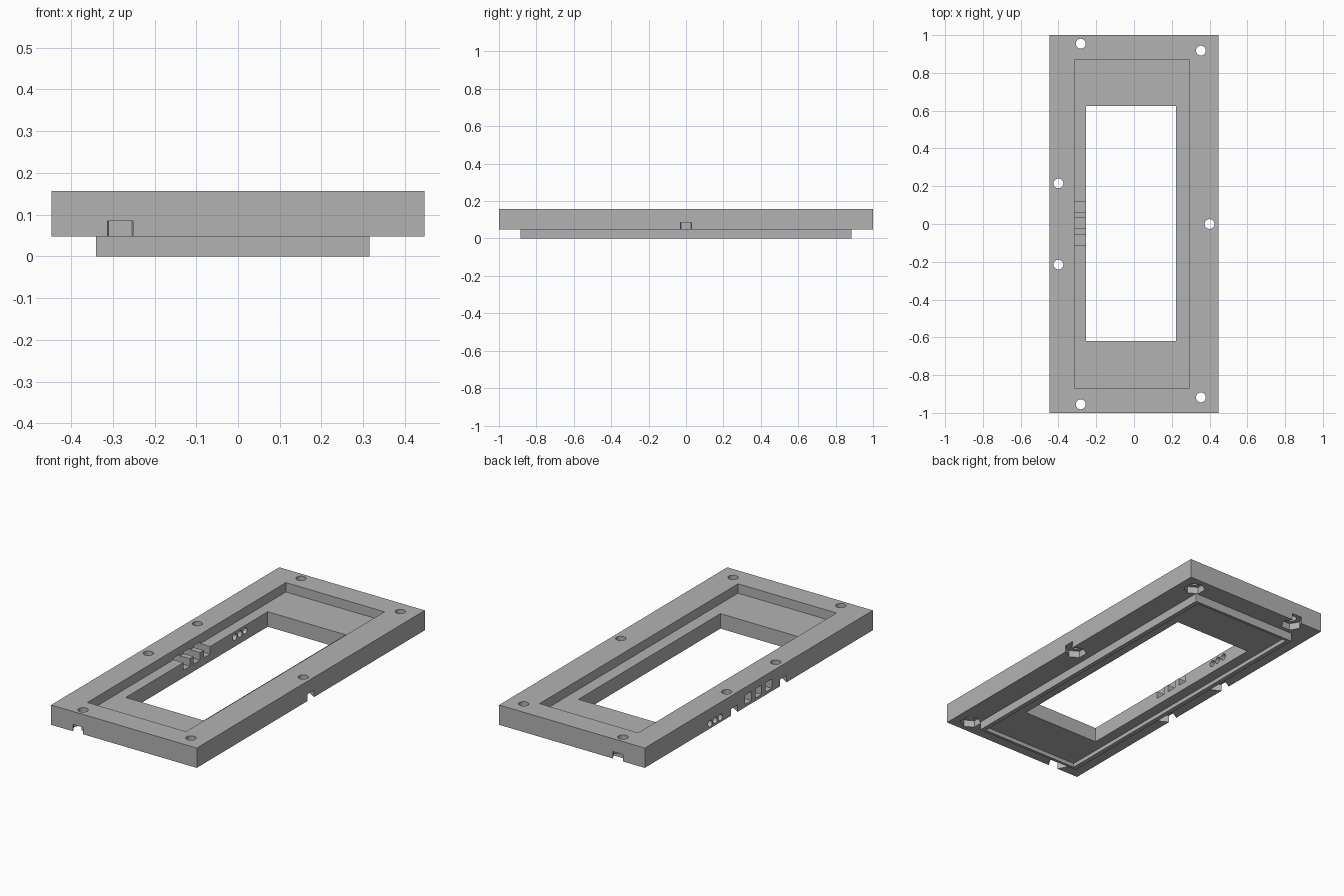
import bpy
import bmesh
from math import radians
from mathutils import Matrix

cube = bpy.data.objects.get("Cube")
if cube:
    bpy.data.objects.remove(cube, do_unlink=True)

grey = bpy.data.materials.new("light_grey")
grey.use_nodes = True
grey.diffuse_color = (0.45, 0.45, 0.45, 1)
grey.node_tree.nodes["Principled BSDF"].inputs["Base Color"].default_value = (0.45, 0.45, 0.45, 1)


def add_object(name, bm):
    mesh = bpy.data.meshes.new(name)
    bm.to_mesh(mesh)
    bm.free()
    mesh.materials.append(grey)
    obj = bpy.data.objects.new(name, mesh)
    bpy.context.collection.objects.link(obj)
    return obj


def box(name, x0, x1, y0, y1, z0, z1):
    bm = bmesh.new()
    place = Matrix.Translation(((x0 + x1) / 2, (y0 + y1) / 2, (z0 + z1) / 2))
    bmesh.ops.create_cube(bm, size=1, matrix=place @ Matrix.Diagonal((x1 - x0, y1 - y0, z1 - z0, 1)))
    return add_object(name, bm)


def prism(name, sides, radius, depth, centre, turn=0, axis="Z"):
    bm = bmesh.new()
    place = Matrix.Translation(centre) @ Matrix.Rotation(radians(turn), 4, axis)
    bmesh.ops.create_cone(bm, cap_ends=True, segments=sides, radius1=radius,
                          radius2=radius, depth=depth, matrix=place)
    return add_object(name, bm)


def combine(target, tool, operation="DIFFERENCE"):
    mod = target.modifiers.new(tool.name, "BOOLEAN")
    mod.operation = operation
    mod.solver = "EXACT"
    mod.object = tool
    bpy.context.view_layer.objects.active = target
    bpy.ops.object.modifier_apply(modifier=mod.name)
    bpy.data.objects.remove(tool, do_unlink=True)


# Slab with a smaller lip below it
frame = box("bezel_frame", -0.447, 0.447, -1, 1, 0.047, 0.157)
combine(frame, box("lower_lip", -0.34, 0.315, -0.885, 0.885, 0, 0.09), "UNION")

# Recesses above and below the ledge, and the window through it
combine(frame, box("top_recess", -0.315, 0.29, -0.87, 0.87, 0.105, 0.3))
combine(frame, box("bottom_recess", -0.315, 0.29, -0.87, 0.87, -0.1, 0.022))
combine(frame, box("window", -0.255, 0.223, -0.62, 0.625, -0.1, 0.3))

# Screw holes with hexagonal nut pockets, some open to the outer edge
screws = [(0.40, 0, 0)]
for side in (-1, 1):
    screws += [(-0.282, side * 0.955, 30), (0.354, side * 0.918, 0), (-0.40, side * 0.215, 0)]
for x, y, turn in screws:
    combine(frame, prism("screw_hole", 32, 0.026, 1, (x, y, 0.1)))
    combine(frame, prism("nut_pocket", 6, 0.056, 0.085, (x, y, 0.0425), turn))

# Three switch slots through the side wall and ledge
for y in (-0.086, 0.003, 0.092):
    combine(frame, box("switch_slot", -0.6, -0.2, y - 0.028, y + 0.028, 0.063, 0.115))

# Three small round holes through the same side
for y in (0.337, 0.382, 0.427):
    combine(frame, prism("side_hole", 24, 0.018, 0.4, (-0.4, y, 0.075), 90, "Y"))

bpy.ops.object.select_all(action="DESELECT")
frame.select_set(True)
bpy.context.view_layer.objects.active = frame
bpy.ops.object.shade_smooth_by_angle(angle=radians(30))
